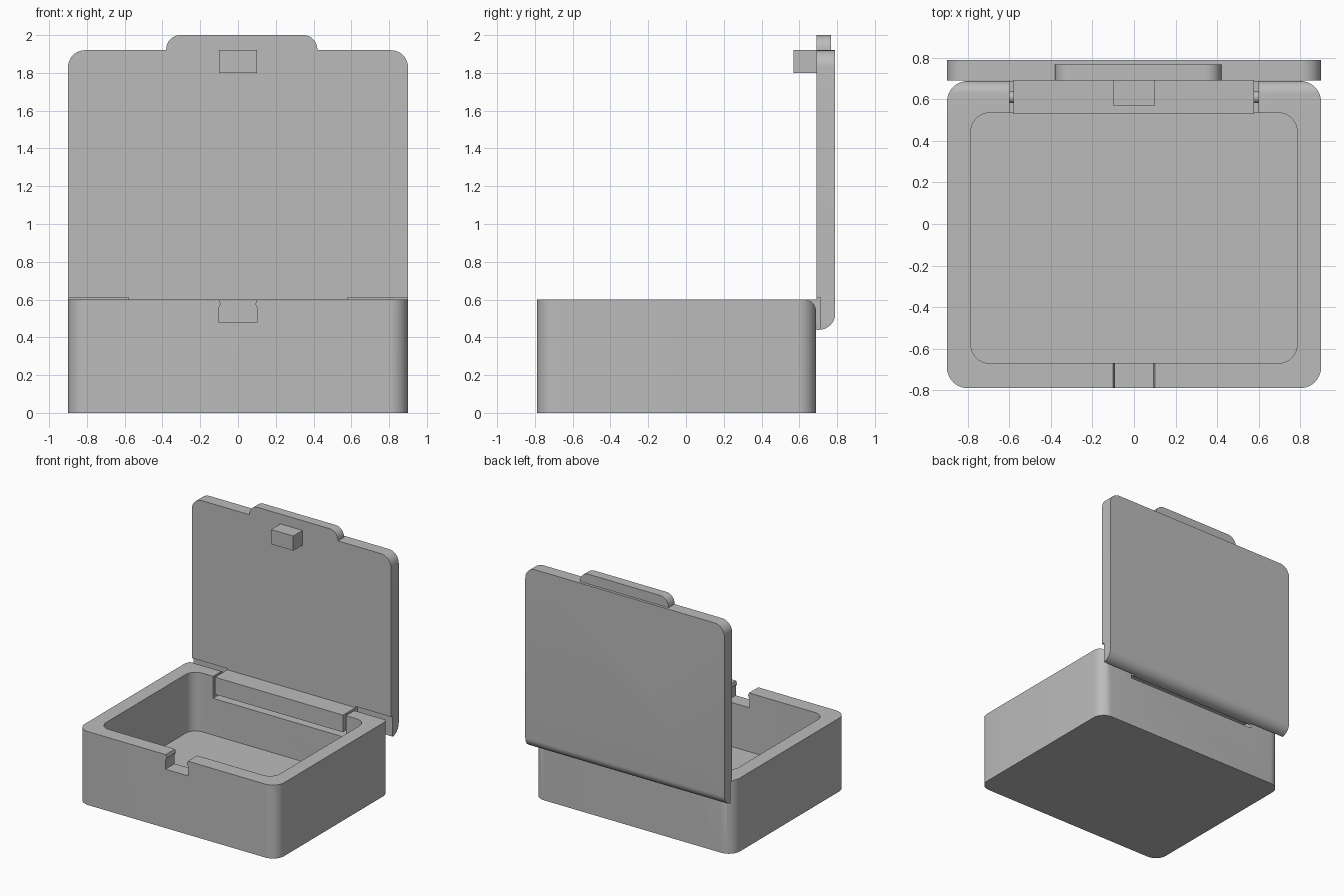
import bpy, bmesh, math
from mathutils import Matrix

cube = bpy.data.objects.get("Cube")
if cube:
    bpy.data.objects.remove(cube)

grey = bpy.data.materials.new("plain grey")
grey.use_nodes = True
COLOUR = (0.5, 0.5, 0.5, 1)
grey.diffuse_color = COLOUR
grey.node_tree.nodes["Principled BSDF"].inputs["Base Color"].default_value = COLOUR

# Axis maps: profile (u, v) and extrusion w into x, y, z
MAPS = {"z": lambda u, v, w: (u, v, w),
        "y": lambda u, v, w: (u, w, v),
        "x": lambda u, v, w: (w, u, v)}


def rounded(u0, u1, v0, v1, radii):
    """Rectangle outline; radii run lower left, lower right, upper right, upper left."""
    points = []
    corners = [(u0, v0, 1, 1), (u1, v0, -1, 1), (u1, v1, -1, -1), (u0, v1, 1, -1)]
    for i, ((u, v, su, sv), r) in enumerate(zip(corners, radii)):
        steps = 10 if r else 0
        for k in range(steps + 1):
            a = math.pi * (1 + i / 2) + (math.pi / 2) * k / max(steps, 1)
            points.append((u + r * (su + math.cos(a)), v + r * (sv + math.sin(a))))
    return points


def prism(name, outline, axis, w0, w1):
    """Extrude an outline along an axis."""
    bm = bmesh.new()
    low = [bm.verts.new(MAPS[axis](u, v, w0)) for u, v in outline]
    high = [bm.verts.new(MAPS[axis](u, v, w1)) for u, v in outline]
    bm.faces.new(low)
    bm.faces.new(high)
    for i in range(len(low)):
        j = (i + 1) % len(low)
        bm.faces.new((low[i], low[j], high[j], high[i]))
    bmesh.ops.recalc_face_normals(bm, faces=bm.faces)
    mesh = bpy.data.meshes.new(name)
    bm.to_mesh(mesh)
    bm.free()
    obj = bpy.data.objects.new(name, mesh)
    bpy.context.collection.objects.link(obj)
    mesh.materials.append(grey)
    return obj


def block(name, x0, x1, y0, y1, z0, z1):
    return prism(name, rounded(x0, x1, y0, y1, (0, 0, 0, 0)), "z", z0, z1)


def boolean(obj, tool, operation="DIFFERENCE"):
    mod = obj.modifiers.new(operation.lower(), "BOOLEAN")
    mod.operation, mod.object, mod.solver = operation, tool, "EXACT"
    bpy.context.view_layer.objects.active = obj
    bpy.ops.object.modifier_apply(modifier=mod.name)
    bpy.data.objects.remove(tool)


def smooth(obj):
    bpy.ops.object.select_all(action="DESELECT")
    obj.select_set(True)
    bpy.context.view_layer.objects.active = obj
    bpy.ops.object.shade_smooth_by_angle(angle=math.radians(30))


# Box body with a rounded upper back edge
body = prism("box_body", rounded(-0.9, 0.9, -0.79, 0.688, [0.1] * 4), "z", 0, 0.6)
boolean(body, prism("side_cutter", rounded(-0.9, 0.688, -0.1, 0.6, (0, 0, 0.06, 0)),
                    "x", -1, 1), "INTERSECT")
# Storage cavity
boolean(body, prism("cavity_cutter", rounded(-0.785, 0.785, -0.67, 0.535, [0.09] * 4),
                    "z", 0.12, 0.8))
# Hinge opening in the back wall
boolean(body, block("hinge_cutter", -0.6, 0.6, 0.45, 0.8, 0.42, 0.8))
# Latch notch in the front wall with a small catch on each side
half = [(0.103, 0.48), (0.103, 0.555), (0.092, 0.575), (0.1, 0.6), (0.1, 0.7)]
boolean(body, prism("notch_cutter", half + [(-x, z) for x, z in reversed(half)],
                    "y", -0.9, -0.6))
smooth(body)

# Open lid: rounded top corners and a rounded lower back edge
lid = prism("lid", rounded(-0.9, 0.9, 0.44, 1.92, (0, 0, 0.09, 0.09)), "y", 0.69, 0.79)
boolean(lid, prism("edge_cutter", rounded(0.6, 0.79, 0.44, 2.1, (0, 0.085, 0, 0)),
                   "x", -1, 1), "INTERSECT")
# Clearance steps beside the hinge
for side in (-1, 1):
    x0, x1 = sorted((side * 0.58, side * 1.0))
    boolean(lid, block("step_cutter", x0, x1, 0.6, 0.712, 0.3, 0.61))
smooth(lid)

# Finger tab on the lid's top edge
smooth(prism("finger_tab", rounded(-0.38, 0.42, 1.915, 2.0, (0, 0, 0.075, 0.075)),
             "y", 0.69, 0.768))

# Latch block on the lid's inner face
block("latch_block", -0.1, 0.1, 0.57, 0.692, 1.8, 1.92)

# Hinge bar and its pins
block("hinge_bar", -0.58, 0.578, 0.53, 0.695, 0.46, 0.6)
for side, name in ((-1, "right_hinge_pin"), (1, "left_hinge_pin")):
    bm = bmesh.new()
    bmesh.ops.create_cone(bm, cap_ends=True, segments=24, radius1=0.027, radius2=0.027,
                          depth=0.08, matrix=Matrix.Translation((side * 0.59, 0.61, 0.525))
                          @ Matrix.Rotation(math.pi / 2, 4, "Y"))
    mesh = bpy.data.meshes.new(name)
    bm.to_mesh(mesh)
    bm.free()
    mesh.materials.append(grey)
    pin = bpy.data.objects.new(name, mesh)
    bpy.context.collection.objects.link(pin)
    smooth(pin)
